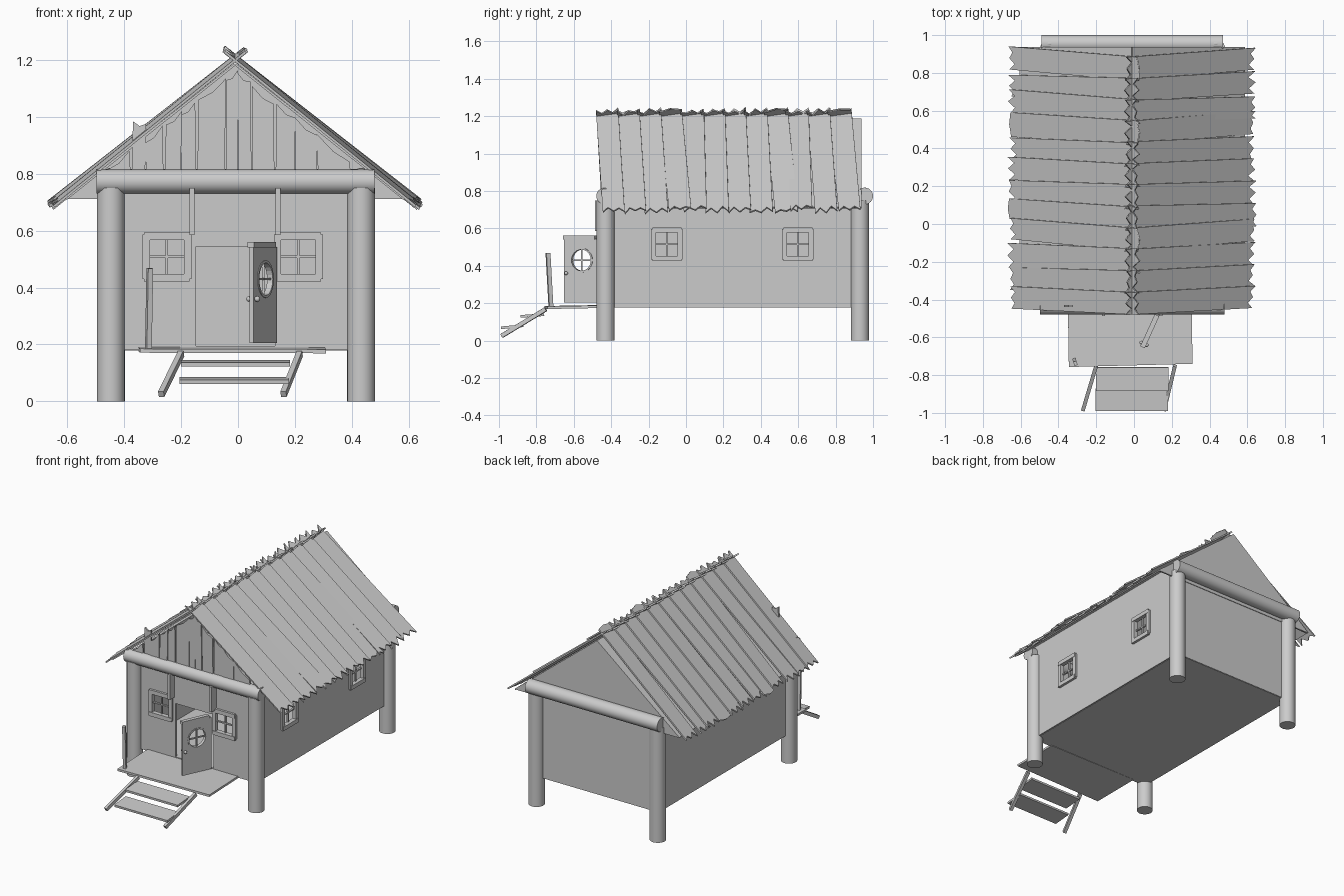
import bpy, bmesh, math, random
from mathutils import Vector, Matrix

if "Cube" in bpy.data.objects:
    bpy.data.objects.remove(bpy.data.objects["Cube"])

random.seed(4)
grey = bpy.data.materials.new("plain grey")
grey.diffuse_color = (0.6, 0.6, 0.6, 1)
grey.use_nodes = True
grey.node_tree.nodes["Principled BSDF"].inputs["Base Color"].default_value = grey.diffuse_color


def finish(name, bm, thick=0, offset=0):
    bmesh.ops.recalc_face_normals(bm, faces=bm.faces)
    me = bpy.data.meshes.new(name)
    bm.to_mesh(me)
    bm.free()
    me.materials.append(grey)
    ob = bpy.data.objects.new(name, me)
    bpy.context.collection.objects.link(ob)
    if thick:
        m = ob.modifiers.new("thickness", 'SOLIDIFY')
        m.thickness, m.offset = thick, offset
    return ob


def box(name, lo, hi, rot=None):
    lo, hi = Vector(lo), Vector(hi)
    bm = bmesh.new()
    bmesh.ops.create_cube(bm, size=1)
    size = hi - lo
    m = Matrix.Translation((lo + hi) / 2) @ (rot or Matrix()) @ Matrix.Diagonal((*size, 1))
    bm.transform(m)
    return finish(name, bm)


def bar(name, a, b, w, h):
    """Square timber from a to b."""
    a, b = Vector(a), Vector(b)
    d = (b - a).normalized()
    side = d.cross(Vector((0, 0, 1)))
    side = side.normalized() if side.length > 0.01 else Vector((1, 0, 0))
    up = side.cross(d)
    m = Matrix((side * w, d * (b - a).length, up * h)).transposed().to_4x4()
    bm = bmesh.new()
    bmesh.ops.create_cube(bm, size=1)
    bm.transform(Matrix.Translation((a + b) / 2) @ m)
    return finish(name, bm)


def log(name, a, b, r):
    a, b = Vector(a), Vector(b)
    bm = bmesh.new()
    bmesh.ops.create_cone(bm, cap_ends=True, segments=24, radius1=r, radius2=r, depth=(b - a).length)
    bm.transform(Matrix.Translation((a + b) / 2) @ (b - a).to_track_quat('Z', 'Y').to_matrix().to_4x4())
    for f in bm.faces:
        f.smooth = len(f.verts) == 4
    return finish(name, bm)


def ball(name, c, scale):
    bm = bmesh.new()
    bmesh.ops.create_uvsphere(bm, u_segments=12, v_segments=8, radius=1)
    bm.transform(Matrix.Translation(c) @ Matrix.Diagonal((*scale, 1)))
    for f in bm.faces:
        f.smooth = True
    return finish(name, bm)


def wall(name, to3d, u, v, holes):
    """Flat wall spanning u and v with rectangular openings (u0, u1, v0, v1)."""
    us = sorted(set(u) | {k for h in holes for k in h[:2]})
    vs = sorted(set(v) | {k for h in holes for k in h[2:]})
    bm = bmesh.new()
    g = {(a, b): bm.verts.new(to3d(a, b)) for a in us for b in vs}
    for a, a2 in zip(us, us[1:]):
        for b, b2 in zip(vs, vs[1:]):
            ca, cb = (a + a2) / 2, (b + b2) / 2
            if not any(h[0] < ca < h[1] and h[2] < cb < h[3] for h in holes):
                bm.faces.new([g[a, b], g[a2, b], g[a2, b2], g[a, b2]])
    for vert in [w for w in bm.verts if not w.link_faces]:
        bm.verts.remove(vert)
    return finish(name, bm, 0.016)


def polygon(name, pts, thick):
    bm = bmesh.new()
    bm.faces.new([bm.verts.new(p) for p in pts])
    return finish(name, bm, thick)


# Corner posts, cross beams and their pegs
XL, XR, YF, YB = -0.447, 0.433, -0.43, 0.93
for px, sx in ((XL, "left"), (XR, "right")):
    for py, sy in ((YF, "front"), (YB, "back")):
        log(f"{sy}_{sx}_post", (px, py, 0), (px, py, 0.75), 0.049)
        ball(f"{sy}_{sx}_peg", (px, py + (0 if sy == "front" else 0.025), 0.81), (0.026, 0.012, 0.009))
log("front_beam", (-0.497, -0.437, 0.773), (0.48, -0.437, 0.773), 0.043)
log("back_beam", (-0.49, 0.955, 0.773), (0.47, 0.955, 0.773), 0.045)

# Floor and walls
box("floor", (XL, YF, 0.178), (XR, YB, 0.192))
front_windows = [(-0.315, -0.185, 0.443, 0.573), (0.147, 0.277, 0.443, 0.573)]
side_windows = [(-0.165, -0.04, 0.447, 0.583), (0.535, 0.66, 0.447, 0.583)]
wall("front_wall", lambda a, b: (a, -0.43, b), (XL, XR), (0.18, 0.8),
     front_windows + [(-0.148, 0.13, 0.195, 0.545)])
wall("right_wall", lambda a, b: (XR, a, b), (YF, YB), (0.18, 0.82), side_windows)
wall("left_wall", lambda a, b: (XL, a, b), (YF, YB), (0.18, 0.82), [])
wall("back_wall", lambda a, b: (a, YB - 0.005, b), (XL, XR), (0.18, 0.8), [])


# Window frames with crossed glazing bars
def window(name, hole, kind):
    a, b, c, d = hole
    m, n, t, e = (a + b) / 2, (c + d) / 2, 0.021, 0.005
    parts = [("left", a - t, a + e, c - t + .008, d + t - .008, 1), ("right", b - e, b + t, c - t + .008, d + t - .008, 1),
             ("sill", a - t + .006, b + t - .006, c - t, c + e, 1.3), ("head", a - t + .006, b + t - .006, d - e, d + t, 1.2),
             ("upright", m - .004, m + .004, c, d, 0), ("crossbar", a, b, n - .004, n + .004, 0)]
    for label, u0, u1, v0, v1, k in parts:
        o = 0.006 + 0.014 * k
        if kind == "front":
            box(f"{name}_{label}", (u0, -0.43 - o, v0), (u1, -0.424, v1))
        else:
            box(f"{name}_{label}", (XR - 0.006, u0, v0), (XR + o, u1, v1))


for i, h in enumerate(front_windows):
    window(f"front_window_{i}", h, "front")
for i, h in enumerate(side_windows):
    window(f"side_window_{i}", h, "side")

# Boards hanging from the front beam
box("left_hanger", (-0.17, -0.487, 0.585), (-0.153, -0.435, 0.75))
box("right_hanger", (0.132, -0.487, 0.585), (0.15, -0.435, 0.75))

# Roof sheets and back gable
RX, RZ, SLOPE = -0.01, 1.185, 0.797
for s, side in ((-1, "left"), (1, "right")):
    ex = RX + s * 0.595
    ez = RZ - SLOPE * 0.595
    polygon(f"{side}_roof_sheet", [(RX, -0.44, RZ), (ex, -0.44, ez), (ex, 0.937, ez), (RX, 0.937, RZ)], 0.008)
polygon("back_gable", [(RX - 0.595, 0.932, 0.711), (RX + 0.595, 0.932, 0.711), (RX, 0.932, RZ)], 0.01)

# Front gable boards with ragged tops
edges = [-0.455, -0.375, -0.325, -0.26, -0.2, -0.145, -0.045, 0.0, 0.05, 0.13, 0.2, 0.28, 0.4]
for i, (a, b) in enumerate(zip(edges, edges[1:])):
    tops = [1.175 - SLOPE * abs(x - RX) - random.uniform(0, 0.02) for x in (a, b)]
    if i == 1:
        tops = [0.985, 0.975]
    y = -0.438 + random.uniform(-0.005, 0.005)
    lean = random.uniform(-0.006, 0.006)
    polygon(f"gable_board_{i}", [(a + 0.002, y, 0.78), (b - 0.002, y, 0.78), (b - 0.002 + lean, y, tops[1]),
                                 ((a + b) / 2 + lean, y, sum(tops) / 2 - 0.012), (a + 0.002 + lean, y, tops[0])], 0.012)


# Overlapping split roof planks
def ragged(u, w, out):
    n = 5
    return [(u + out * (random.uniform(-0.003, 0.018) if k % 2 == 0 else -random.uniform(0.012, 0.036)),
             -w / 2 + w * k / (n - 1)) for k in range(n)]


ang = math.atan(SLOPE)
for s, side in ((-1, "left"), (1, "right")):
    d = Vector((s * math.cos(ang), 0, -math.sin(ang)))
    n = Vector((s * math.sin(ang), 0, math.cos(ang)))
    base = Matrix((d, Vector((0, 1, 0)), n)).transposed().to_4x4()
    for i in range(12):
        w = random.uniform(0.118, 0.132)
        pts = ragged(-0.035, w, -1) + ragged(0.82, w * random.uniform(0.9, 1.0), 1)[::-1]
        bm = bmesh.new()
        bm.faces.new([bm.verts.new((u, v, 0)) for u, v in pts])
        bm.transform(Matrix.Translation((RX, -0.42 + 0.113 * i, 1.207)) @ base
                     @ Matrix.Rotation(0.045 + random.uniform(-0.025, 0.025), 4, 'Z')
                     @ Matrix.Rotation(random.uniform(-0.012, 0.012), 4, 'Y')
                     @ Matrix.Rotation(0.11, 4, 'X'))
        bmesh.ops.triangulate(bm, faces=bm.faces)
        finish(f"{side}_roof_plank_{i}", bm, 0.009)

# Open door with a round window
hinge, free = Vector((0.13, -0.465, 0)), Vector((0.047, -0.648, 0))
run = (free - hinge).normalized()
face = Vector((-run.y, run.x, 0))
width = (free - hinge).length


def on_door(u, z, o=0):
    return hinge + run * u + face * o + Vector((0, 0, z))


uc, zc, rad = 0.1, 0.43, 0.06
circle = [(uc + rad * math.cos(k * math.tau / 24), zc + rad * math.sin(k * math.tau / 24)) for k in range(24)]
bm = bmesh.new()
for loop in ([(0, 0.205), (width, 0.205), (width, 0.542), (0, 0.542)], circle):
    vs = [bm.verts.new(on_door(*p)) for p in loop]
    for a, b in zip(vs, vs[1:] + vs[:1]):
        bm.edges.new((a, b))
bmesh.ops.triangle_fill(bm, use_beauty=True, edges=bm.edges[:], normal=face)
for f in [f for f in bm.faces if (f.calc_center_median() - on_door(uc, zc)).length < rad * 0.98
          and all((v.co - on_door(uc, zc)).length < rad * 1.01 for v in f.verts)]:
    bm.faces.remove(f)
finish("door", bm, 0.016)

# Door window ring, bars, knobs and cap board
bm = bmesh.new()
ring = []
for k in range(24):
    c, s = math.cos(k * math.tau / 24), math.sin(k * math.tau / 24)
    ring.append([bm.verts.new(on_door(uc + r * c, zc + r * s, o)) for r, o in
                 ((0.066, -0.011), (0.066, 0.011), (0.057, 0.011), (0.057, -0.011))])
for p, q in zip(ring, ring[1:] + ring[:1]):
    for k in range(4):
        bm.faces.new([p[k], p[k - 1], q[k - 1], q[k]])
finish("door_window_ring", bm)
bar("door_window_crossbar", on_door(uc - 0.06, zc), on_door(uc + 0.06, zc), 0.008, 0.008)
bar("door_window_upright", on_door(uc, zc - 0.06), on_door(uc, zc + 0.06), 0.008, 0.008)
for o in (-0.016, 0.016):
    ball("door_knob", on_door(width - 0.015, 0.36, o), (0.01, 0.01, 0.01))
bar("door_cap", on_door(0.02, 0.551), on_door(width + 0.005, 0.551), 0.026, 0.02)

# Porch, rail post and steps
polygon("porch", [(-0.345, -0.757, 0.178), (0.31, -0.74, 0.176), (0.305, -0.42, 0.182), (-0.35, -0.42, 0.184)], 0.014)
bar("rail_post", (-0.315, -0.722, 0.18), (-0.31, -0.738, 0.468), 0.018, 0.022)
bar("left_stringer", (-0.27, -0.985, 0.025), (-0.2, -0.75, 0.168), 0.02, 0.022)
bar("right_stringer", (0.16, -0.985, 0.025), (0.217, -0.75, 0.168), 0.02, 0.022)
box("upper_step", (-0.2, -0.885, 0.127), (0.182, -0.758, 0.141), Matrix.Rotation(0.07, 4, 'X'))
box("lower_step", (-0.205, -0.99, 0.067), (0.18, -0.87, 0.081), Matrix.Rotation(0.09, 4, 'X'))
